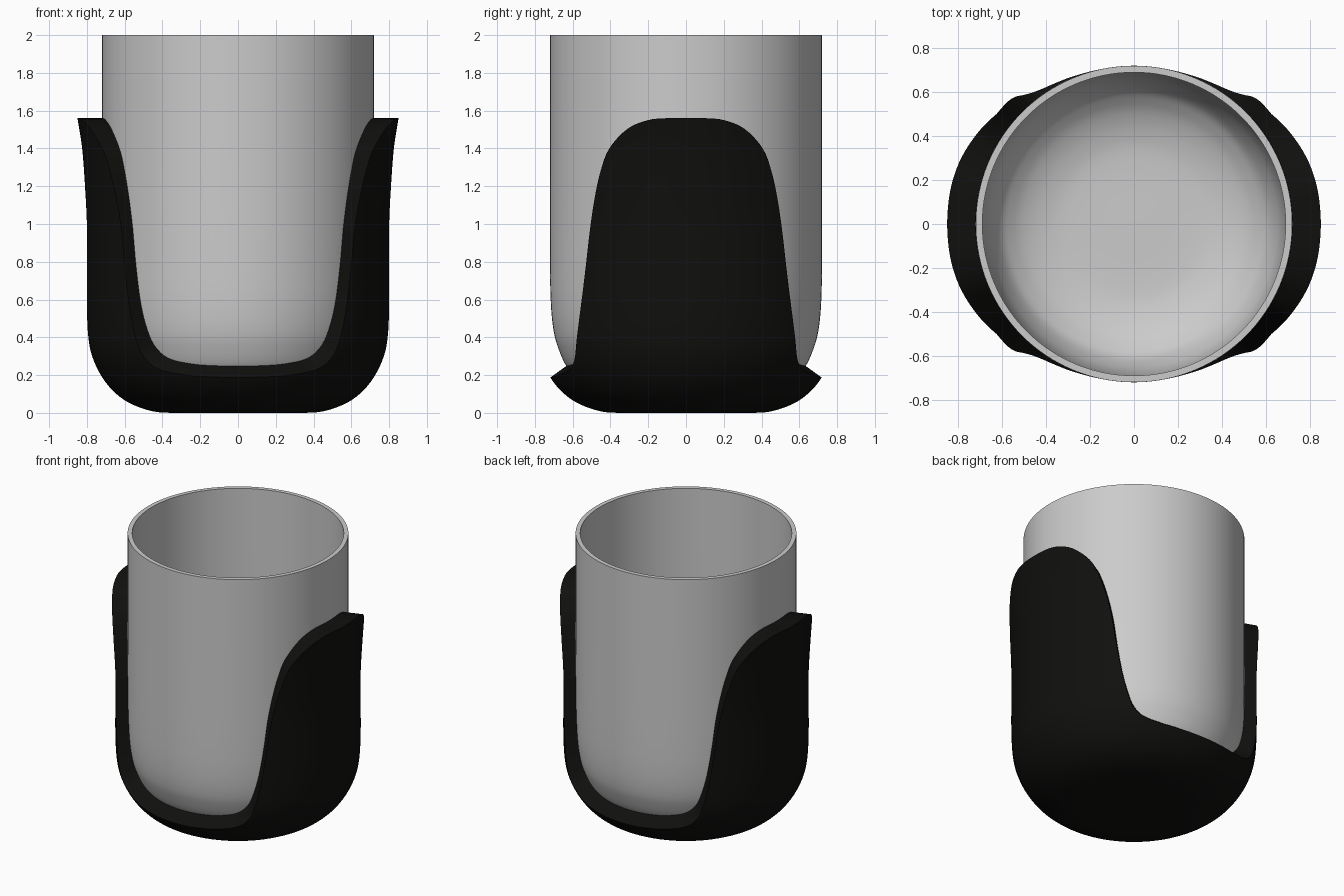
import bpy, bmesh, math

if "Cube" in bpy.data.objects:
    bpy.data.objects.remove(bpy.data.objects["Cube"])


def spline(pts, t):
    """Catmull-Rom point at parameter t (one unit per control point)."""
    n = len(pts) - 1
    i = max(0, min(int(t), n - 1))
    f = t - i
    p1, p2 = pts[i], pts[i + 1]
    p0 = pts[i - 1] if i else p1
    p3 = pts[i + 2] if i + 2 <= n else p2
    return [0.5 * (2 * b + (c - a) * f + (2 * a - 5 * b + 4 * c - d) * f * f
                   + (3 * b - a - 3 * c + d) * f ** 3)
            for a, b, c, d in zip(p0, p1, p2, p3)]


def sample(pts, per):
    n = (len(pts) - 1) * per
    return [spline(pts, i / per) for i in range(n + 1)]


def build(name, columns):
    """Closed ring of (angle, [(r, z), ...]) columns joined with quads."""
    bm = bmesh.new()
    grid = [[bm.verts.new((r * math.cos(a), r * math.sin(a), z)) for r, z in col]
            for a, col in columns]
    for i, col in enumerate(grid):
        nxt = grid[(i + 1) % len(grid)]
        for j in range(len(col) - 1):
            bm.faces.new((col[j], nxt[j], nxt[j + 1], col[j + 1]))
    bmesh.ops.remove_doubles(bm, verts=bm.verts, dist=1e-5)
    bmesh.ops.recalc_face_normals(bm, faces=bm.faces)
    mesh = bpy.data.meshes.new(name)
    bm.to_mesh(mesh)
    bm.free()
    obj = bpy.data.objects.new(name, mesh)
    bpy.context.collection.objects.link(obj)
    bpy.ops.object.select_all(action='DESELECT')
    obj.select_set(True)
    bpy.context.view_layer.objects.active = obj
    bpy.ops.object.shade_smooth_by_angle(angle=math.radians(35))
    return obj


# Cup: thin-walled tumbler with a rounded base
cup_outer = [(0, .1), (.3, .1), (.43, .12), (.52, .155), (.585, .2), (.635, .25),
             (.675, .34), (.7, .43), (.715, .57), (.72, .8), (.72, 1.4), (.72, 2)]
cup_inner = [(0, .13), (.29, .13), (.41, .148), (.5, .182), (.56, .222), (.608, .27),
             (.647, .352), (.671, .44), (.686, .575), (.69, .8), (.69, 1.4), (.69, 2)]
cup_profile = sample(cup_outer, 4) + sample(cup_inner, 4)[::-1]
build("cup", [(math.tau * i / 128, cup_profile) for i in range(128)])

# Sleeve: outer and inner shell profiles, matched point by point
shell_out = [(0, 0), (.35, 0), (.47, .013), (.58, .055), (.66, .115), (.72, .19),
             (.765, .28), (.79, .38), (.8, .55), (.8, .8), (.8, 1), (.81, 1.2),
             (.825, 1.4), (.85, 1.56)]
shell_in = cup_outer[:10] + [(.72, 1), (.72, 1.2), (.72, 1.4), (.72, 1.56)]
shell_in = [(r + .001 if r else 0, z) for r, z in shell_in]

# Top edge of the sleeve over one quarter: (angle from x axis, outer height)
edge = [(0, 1.56), (7, 1.56), (13.7, 1.55), (21.5, 1.505), (29.5, 1.4), (33.7, 1.28),
        (37, 1.13), (39.5, .97), (41.5, .78), (44, .57), (47, .39), (50, .29),
        (56, .23), (68, .2), (79, .19), (90, .187)]


def param_at(z):
    lo, hi = 1.0, len(shell_out) - 1.0
    for _ in range(40):
        mid = (lo + hi) / 2
        if spline(shell_out, mid)[1] < z:
            lo = mid
        else:
            hi = mid
    return hi


ROWS = 44
quarter = []
for deg, z in sample(edge, 4):
    top = param_at(min(z, 1.56))
    ts = [top * j / ROWS for j in range(ROWS + 1)]
    col = [spline(shell_out, t) for t in ts] + [spline(shell_in, t) for t in ts[::-1]]
    quarter.append((math.radians(deg), col))

# Mirror the quarter into a full ring
half = quarter + [(math.pi - a, c) for a, c in quarter[-2::-1]]
ring = half + [(math.tau - a, c) for a, c in half[-2:0:-1]]
sleeve = build("sleeve", ring)

black = bpy.data.materials.new("black_rubber")
black.diffuse_color = (.005, .005, .0045, 1)
black.use_nodes = True
black.node_tree.nodes["Principled BSDF"].inputs["Base Color"].default_value = black.diffuse_color
sleeve.data.materials.append(black)
